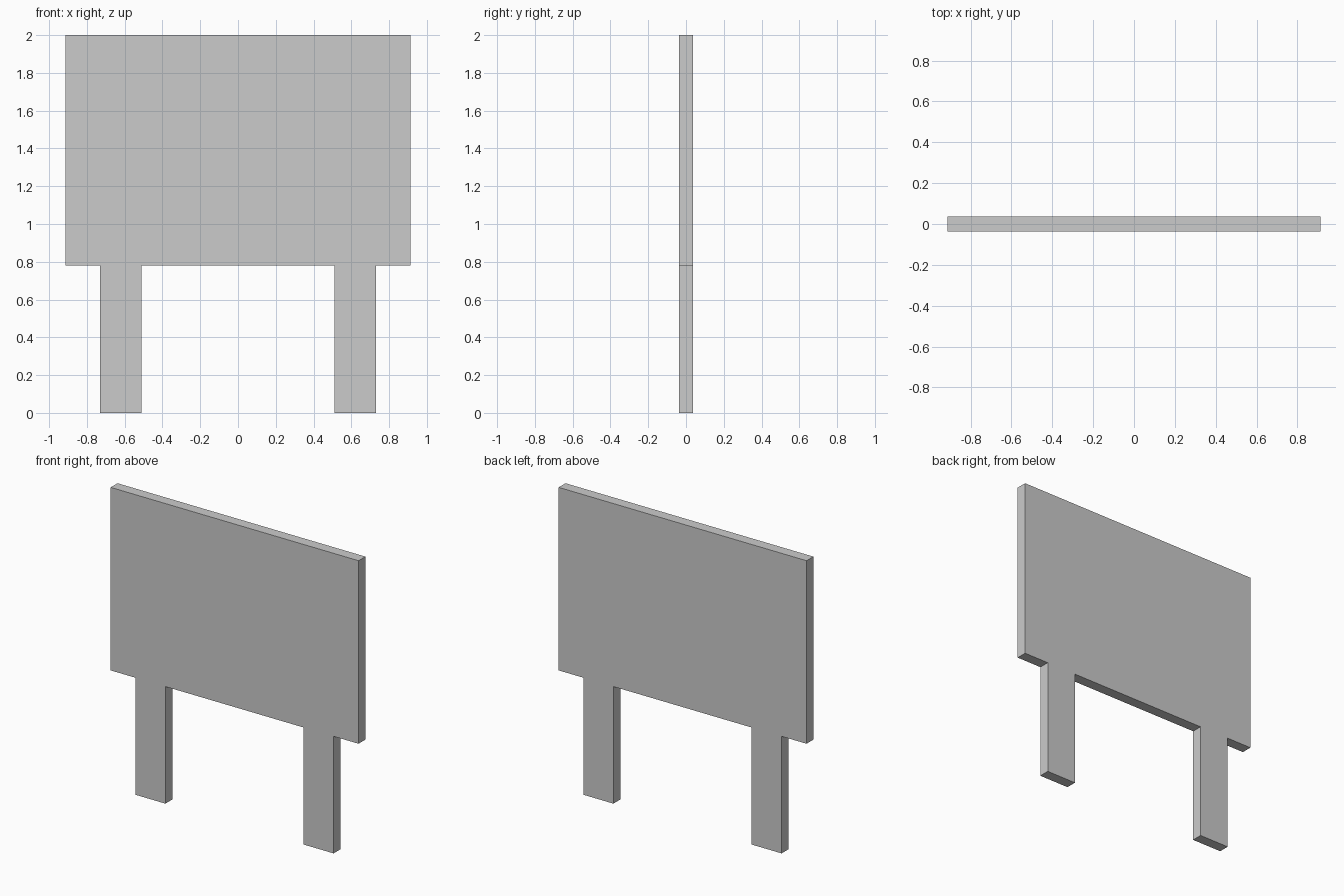
import bpy
import bmesh

if "Cube" in bpy.data.objects:
    bpy.data.objects.remove(bpy.data.objects["Cube"])

HALF_W, TOP, BOARD_BOTTOM = 0.914, 2.0, 0.78
LEG_IN, LEG_OUT = 0.51, 0.73
HALF_T = 0.036

# Right half of the silhouette (x, z), from the inner leg top round to the board top
half = [(LEG_IN, BOARD_BOTTOM), (LEG_IN, 0), (LEG_OUT, 0),
        (LEG_OUT, BOARD_BOTTOM), (HALF_W, BOARD_BOTTOM), (HALF_W, TOP)]
outline = half + [(-x, z) for x, z in reversed(half)]

# Panel and its two flush legs, cut as one slab and extruded front to back
bm = bmesh.new()
front = bm.faces.new([bm.verts.new((x, -HALF_T, z)) for x, z in outline])
back = bmesh.ops.extrude_face_region(bm, geom=[front])["geom"]
bmesh.ops.translate(bm, vec=(0, 2 * HALF_T, 0),
                    verts=[g for g in back if isinstance(g, bmesh.types.BMVert)])
bmesh.ops.recalc_face_normals(bm, faces=bm.faces)

mesh = bpy.data.meshes.new("sign_panel_with_legs")
bm.to_mesh(mesh)
bm.free()
bpy.context.collection.objects.link(bpy.data.objects.new("sign_panel_with_legs", mesh))
